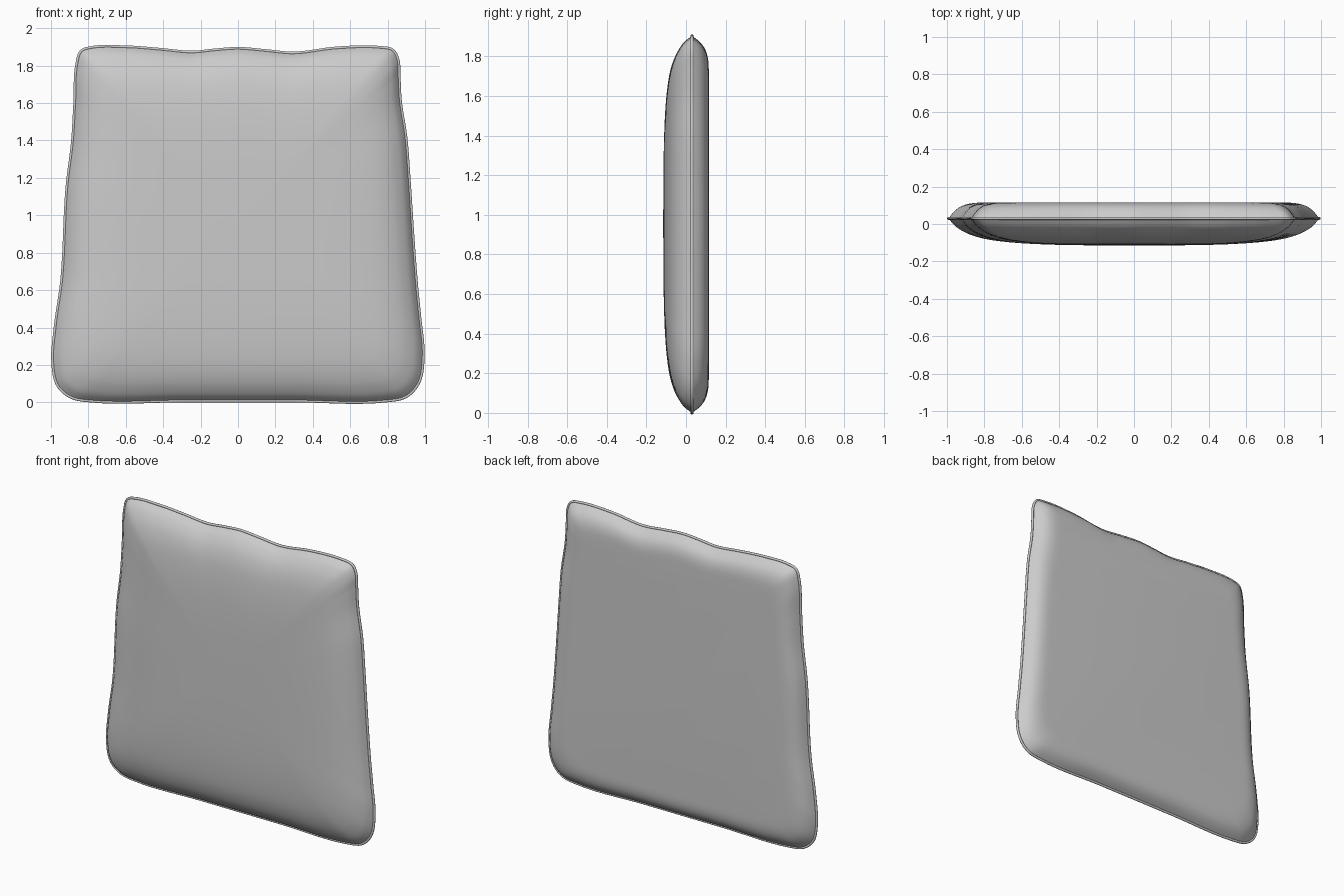
import bpy
import bmesh
from mathutils import Vector
from mathutils.geometry import interpolate_bezier

cube = bpy.data.objects.get("Cube")
if cube:
    bpy.data.objects.remove(cube, do_unlink=True)

MID_Z = 0.955     # height of the cushion centre
SEAM_Y = 0.03     # depth of the seam plane
PIPING = 0.008    # piping radius


def smooth_path(points, steps, closed):
    """Sample a smooth curve that passes through the points."""
    pts = [Vector((a, b, 0)) for a, b in points]
    n = len(pts)
    dirs = []
    for i, p in enumerate(pts):
        before = pts[i - 1] if closed or i > 0 else p
        after = pts[(i + 1) % n] if closed or i < n - 1 else p
        dirs.append(((p - before).normalized() + (after - p).normalized()).normalized())
    path = []
    for i in range(n if closed else n - 1):
        j = (i + 1) % n
        h = (pts[j] - pts[i]).length / 3
        path += interpolate_bezier(pts[i], pts[i] + dirs[i] * h,
                                   pts[j] - dirs[j] * h, pts[j], steps + 1)[:-1]
    return path if closed else path + [pts[-1]]


# Wavy, tapered outline in x and z, counterclockwise from the bottom
outline = smooth_path([
    (-0.8, 0), (-0.3, 0), (0.3, 0), (0.8, 0), (0.91, 0.025), (0.975, 0.1),
    (0.998, 0.24), (0.98, 0.45), (0.963, 0.62), (0.942, 0.9), (0.922, 1.2),
    (0.905, 1.42), (0.875, 1.62), (0.868, 1.75), (0.862, 1.84), (0.835, 1.89),
    (0.77, 1.905), (0.53, 1.902), (0.3, 1.875), (0.15, 1.888), (0, 1.9),
    (-0.12, 1.892), (-0.25, 1.88), (-0.42, 1.895), (-0.6, 1.908),
    (-0.8, 1.903), (-0.845, 1.885), (-0.868, 1.82), (-0.88, 1.6),
    (-0.892, 1.4), (-0.922, 1.15), (-0.95, 0.65), (-0.985, 0.4),
    (-0.998, 0.2), (-0.97, 0.08), (-0.9, 0.02)], 7, True)
outline = [Vector((p.x, p.y - MID_Z, 0)) * (1 - PIPING) for p in outline]

# Padding profile from the flat back, over the seam, to the domed front
back = smooth_path([(0.83, 0.115), (0.88, 0.112), (0.92, 0.103), (0.95, 0.088),
                    (0.975, 0.065), (1, SEAM_Y)], 3, False)
front = smooth_path([(1, SEAM_Y), (0.97, -0.01), (0.94, -0.033), (0.9, -0.055),
                     (0.83, -0.078), (0.75, -0.092), (0.62, -0.104),
                     (0.45, -0.111), (0.25, -0.114), (0.03, -0.115)], 3, False)


def ring(bm, scale, y):
    """One loop of the padding, growing rounder towards the middle."""
    verts = []
    blend = (1 - scale) * 0.6
    for p in outline:
        q = p.lerp(p.normalized() * 0.95, blend) * scale
        verts.append(bm.verts.new((q.x, y, q.y + MID_Z)))
    return verts


# Padded body
bm = bmesh.new()
rings = [ring(bm, p.x, p.y) for p in back + front[1:]]
n = len(outline)
for a, b in zip(rings, rings[1:]):
    for i in range(n):
        j = (i + 1) % n
        bm.faces.new((a[i], a[j], b[j], b[i]))
bm.faces.new(rings[0])
bm.faces.new(rings[-1])
bmesh.ops.recalc_face_normals(bm, faces=bm.faces)
mesh = bpy.data.meshes.new("cushion_body")
bm.to_mesh(mesh)
bm.free()
body = bpy.data.objects.new("cushion_body", mesh)
bpy.context.collection.objects.link(body)
bpy.context.view_layer.objects.active = body
body.select_set(True)
bpy.ops.object.shade_smooth_by_angle(angle=0.7)

# Piping along the seam
curve = bpy.data.curves.new("seam_piping", "CURVE")
curve.dimensions = "3D"
curve.bevel_depth = PIPING
curve.bevel_resolution = 3
spline = curve.splines.new("POLY")
spline.points.add(n - 1)
for point, p in zip(spline.points, outline):
    point.co = (p.x, SEAM_Y, p.y + MID_Z, 1)
spline.use_cyclic_u = True
piping = bpy.data.objects.new("seam_piping", curve)
bpy.context.collection.objects.link(piping)
